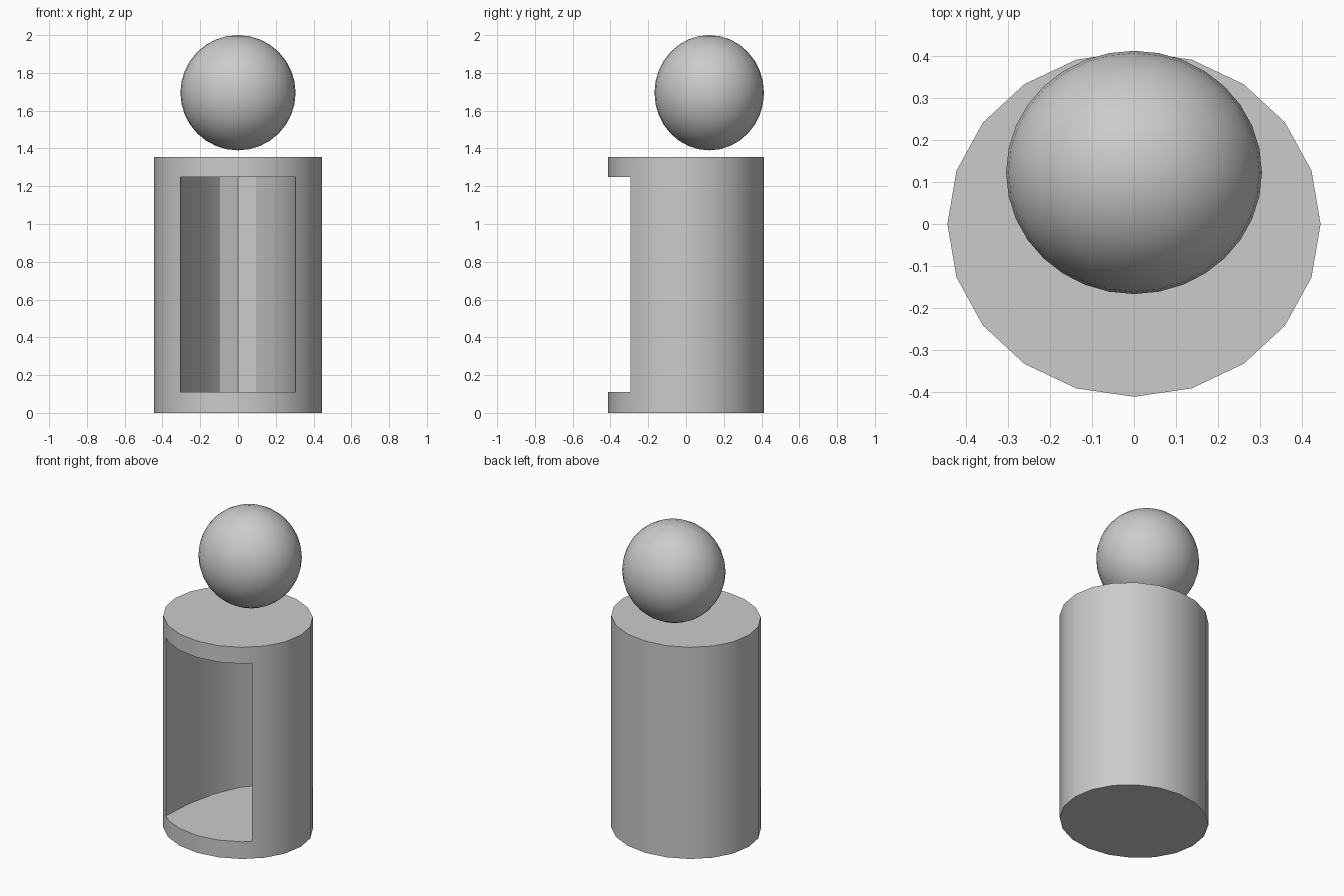
import bpy, math

cube = bpy.data.objects.get("Cube")
if cube:
    bpy.data.objects.remove(cube, do_unlink=True)

grey = bpy.data.materials.new("plain_grey")
grey.use_nodes = True
colour = (0.6, 0.6, 0.6, 1)
grey.diffuse_color = colour
grey.node_tree.nodes["Principled BSDF"].inputs["Base Color"].default_value = colour


def finish(name, scale):
    """Name, colour and scale the newest object."""
    obj = bpy.context.object
    obj.name = name
    obj.scale = scale
    bpy.ops.object.transform_apply(location=False, rotation=False, scale=True)
    obj.data.materials.append(grey)
    return obj


def drum(name, rx, ry, y, bottom, top):
    """Upright elliptical drum with twenty sides."""
    bpy.ops.mesh.primitive_cylinder_add(
        vertices=20, radius=1, depth=top - bottom, location=(0, y, (bottom + top) / 2))
    return finish(name, (rx, ry, 1))


# Hollowed body: a deep oval cutter opens the front
cutter = drum("cavity_cutter", 0.305, 0.705, -0.3, 0.11, 1.25)
body = drum("body", 0.445, 0.412, 0, 0, 1.355)
cut = body.modifiers.new("cavity", 'BOOLEAN')
cut.operation = 'DIFFERENCE'
cut.solver = 'EXACT'
cut.object = cutter
bpy.ops.object.modifier_apply(modifier=cut.name)
bpy.ops.object.shade_smooth_by_angle(angle=math.radians(28))
cutter.hide_render = True
cutter.hide_viewport = True

# Floating head, set toward the back
bpy.ops.mesh.primitive_uv_sphere_add(
    segments=32, ring_count=16, radius=1, location=(0, 0.123, 1.695))
head = finish("head", (0.305, 0.29, 0.305))
bpy.ops.object.shade_smooth()
